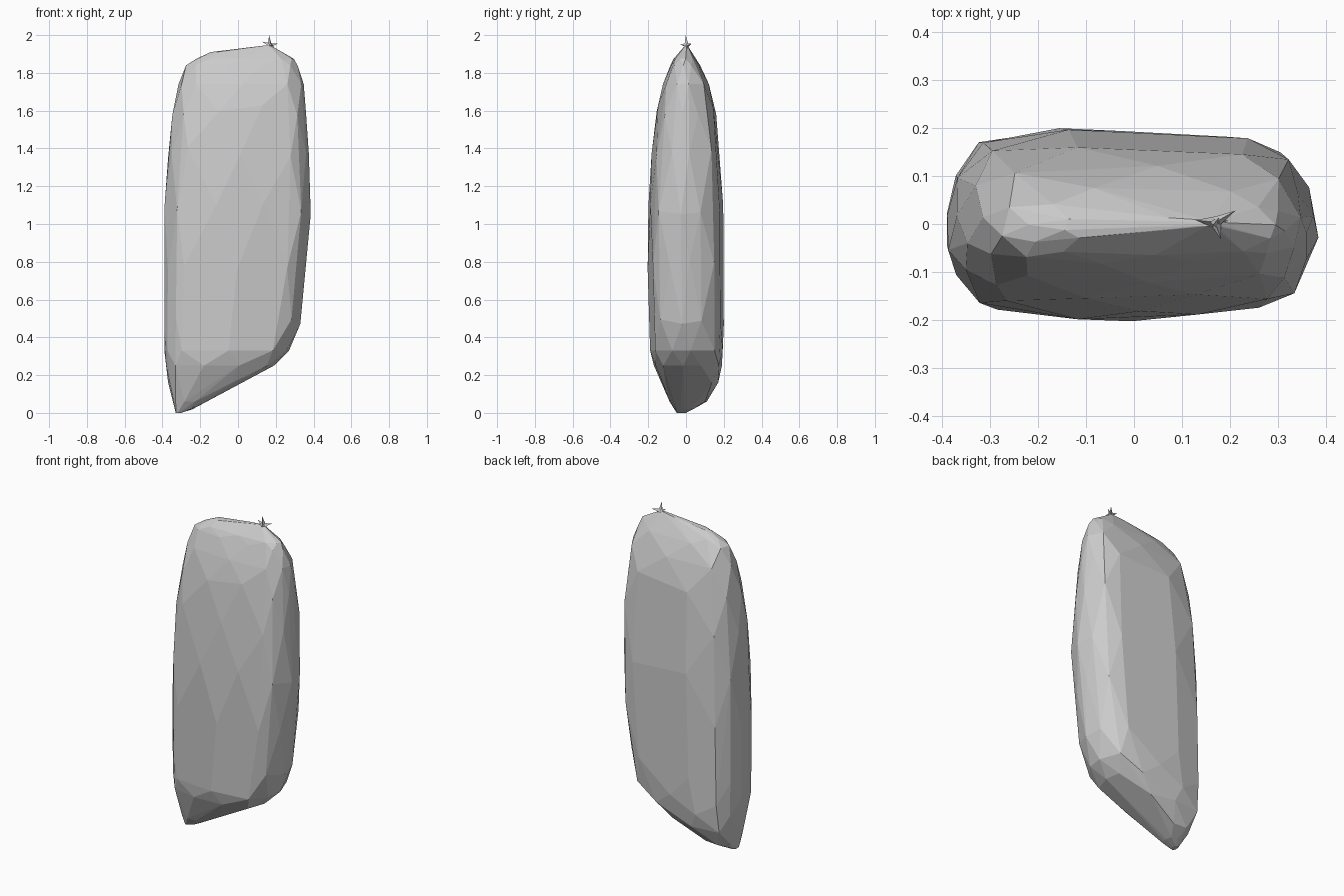
import bpy, bmesh, math, random
from mathutils import Vector, Matrix

if "Cube" in bpy.data.objects:
    bpy.data.objects.remove(bpy.data.objects["Cube"])

random.seed(4)

# plan outline of the stone, scaled to -1..1 on both axes
PLAN = [(1, -.12), (.96, -.4), (.87, -.7), (.74, -.86), (.35, -.92), (.03, -1), (-.3, -.97),
        (-.72, -.88), (-.83, -.8), (-.95, -.52), (-1, -.25), (-1, .1), (-.95, .5), (-.8, .85),
        (-.35, 1), (.1, .97), (.62, .91), (.86, .75), (.95, .4), (1, .1)]

# levels: z, left, right, front, back
LEVELS = [(0, -.33, -.30, -.05, .00), (.02, -.335, -.24, -.06, .04), (.06, -.345, -.17, -.09, .11),
          (.16, -.37, .02, -.13, .175), (.25, -.38, .19, -.175, .19), (.33, -.39, .27, -.19, .20),
          (.48, -.39, .33, -.195, .20), (.78, -.39, .358, -.203, .20), (1.08, -.388, .385, -.205, .197),
          (1.38, -.37, .375, -.182, .18), (1.60, -.348, .36, -.16, .16), (1.74, -.315, .348, -.122, .125),
          (1.84, -.275, .315, -.085, .075), (1.875, -.22, .295, -.065, .05), (1.91, -.145, .21, -.035, .025),
          (1.935, .06, .19, -.012, .015), (1.945, .14, .17, -.005, .008)]


def make_object(name, bm):
    mesh = bpy.data.meshes.new(name)
    bm.to_mesh(mesh)
    bm.free()
    ob = bpy.data.objects.new(name, mesh)
    bpy.context.collection.objects.link(ob)
    return ob


# standing stone: faceted hull around the stacked outlines
bm = bmesh.new()
for i, (z, l, r, f, b) in enumerate(LEVELS):
    wobble = .03 if 5 < i < 11 else 0
    for k, (u, v) in enumerate(PLAN):
        if k % 2 != i % 2:                      # stagger points between levels
            continue
        x = (l + r) / 2 + u * (r - l) / 2
        y = (f + b) / 2 + v * (b - f) / 2
        bm.verts.new((x, y, z + random.uniform(-wobble, wobble)))
hull = bmesh.ops.convex_hull(bm, input=bm.verts[:])
unused = {g for g in hull["geom_interior"] + hull["geom_unused"] if isinstance(g, bmesh.types.BMVert)}
bmesh.ops.delete(bm, geom=list(unused), context='VERTS')
bmesh.ops.dissolve_limit(bm, angle_limit=math.radians(3), verts=bm.verts[:], edges=bm.edges[:])
bmesh.ops.recalc_face_normals(bm, faces=bm.faces[:])
make_object("standing_stone", bm)

# jagged splinters on the top edge
bm = bmesh.new()
centre = Vector((.17, .004, 1.945))
for tip in [(.165, -.002, 2.0), (.212, .028, 1.955), (.128, .008, 1.965),
            (.182, -.033, 1.95), (.205, .008, 1.915)]:
    d = Vector(tip) - centre
    m = Matrix.Translation(centre + d / 2) @ d.to_track_quat('Z', 'Y').to_matrix().to_4x4()
    bmesh.ops.create_cone(bm, cap_ends=True, segments=3, radius1=.013, radius2=0,
                          depth=d.length, matrix=m)
make_object("top_splinters", bm)
